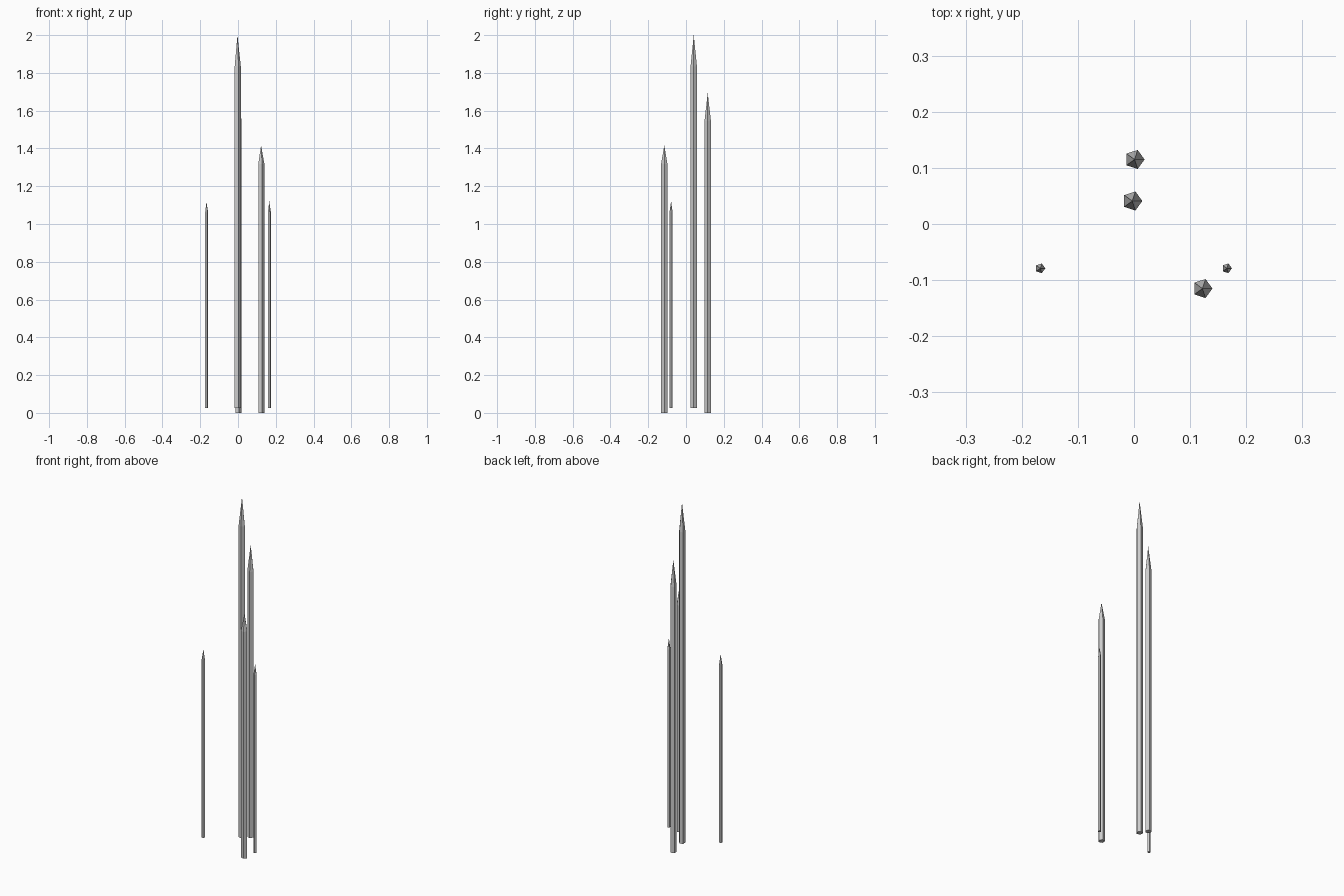
import bpy, bmesh
from math import cos, sin, tau

if "Cube" in bpy.data.objects:
    bpy.data.objects.remove(bpy.data.objects["Cube"])

SIDES = 5


def spike(name, x, y, radius, base, shoulder, tip):
    """Five-sided shaft with a pointed top, one corner facing +x."""
    bm = bmesh.new()
    ring = [(x + radius * cos(tau * i / SIDES), y + radius * sin(tau * i / SIDES))
            for i in range(SIDES)]
    low = [bm.verts.new((px, py, base)) for px, py in ring]
    high = [bm.verts.new((px, py, shoulder)) for px, py in ring]
    apex = bm.verts.new((x, y, tip))
    bm.faces.new(low[::-1])
    for i in range(SIDES):
        j = (i + 1) % SIDES
        bm.faces.new((low[i], low[j], high[j], high[i]))
        bm.faces.new((high[i], high[j], apex))
    mesh = bpy.data.meshes.new(name)
    bm.to_mesh(mesh)
    bm.free()
    bpy.context.collection.objects.link(bpy.data.objects.new(name, mesh))


# Three thick spikes
spike("tall_spike", -0.003, 0.041, 0.0178, 0.026, 1.835, 2.0)
spike("back_spike", 0.001, 0.115, 0.0178, 0.0, 1.545, 1.695)
spike("front_spike", 0.122, -0.115, 0.0178, 0.0, 1.317, 1.417)

# Two thin spikes, left and right
spike("left_thin_spike", -0.167, -0.079, 0.009, 0.026, 1.06, 1.118)
spike("right_thin_spike", 0.1655, -0.079, 0.009, 0.026, 1.06, 1.122)
